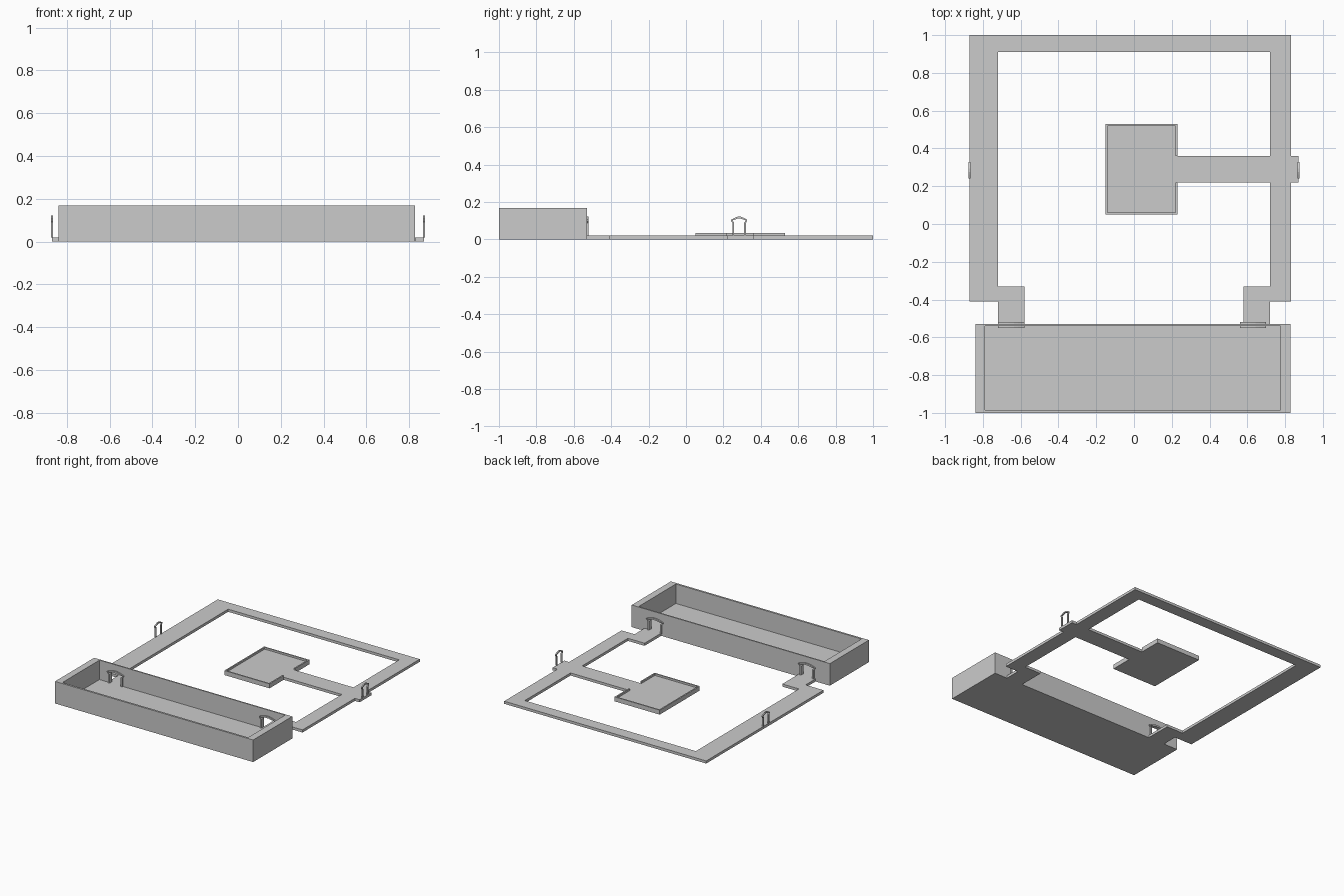
import bpy, bmesh
from mathutils import Vector

if "Cube" in bpy.data.objects:
    bpy.data.objects.remove(bpy.data.objects["Cube"])


def prism(name, profile, origin, u, v, depth):
    """Extrude a 2D outline lying in the plane of axes u, v by the vector depth."""
    bm = bmesh.new()
    o, u, v = Vector(origin), Vector(u), Vector(v)
    face = bm.faces.new([bm.verts.new(o + u * a + v * b) for a, b in profile])
    ext = bmesh.ops.extrude_face_region(bm, geom=[face], use_keep_orig=True)
    moved = [g for g in ext["geom"] if isinstance(g, bmesh.types.BMVert)]
    bmesh.ops.translate(bm, verts=moved, vec=depth)
    bmesh.ops.recalc_face_normals(bm, faces=bm.faces)
    mesh = bpy.data.meshes.new(name)
    bm.to_mesh(mesh)
    bm.free()
    obj = bpy.data.objects.new(name, mesh)
    bpy.context.collection.objects.link(obj)
    return obj


def box(name, x0, x1, y0, y1, z0, z1):
    return prism(name, [(x0, y0), (x1, y0), (x1, y1), (x0, y1)],
                 (0, 0, z0), X, Y, (0, 0, z1 - z0))


X, Y, Z = (1, 0, 0), (0, 1, 0), (0, 0, 1)
BASE = 0.02


def arch_half(w, t=0.0):
    """Right half of an arch line, foot to crown, inset by t."""
    s = w * 0.84 - t
    return [(s, 0), (s, 0.068), (w - t, 0.078), (w - t, 0.085 - t * 0.3),
            (w * 0.5, 0.096 - t), (w * 0.2, 0.101 - t)]


def arch_line(w, t=0.0):
    right = arch_half(w, t)
    return right + [(-a, b) for a, b in reversed(right)]


def arch(name, origin, u, w, t, depth):
    outline = arch_line(w) + arch_line(w, t)[::-1]
    return prism(name, outline, origin, u, Z, depth)


# walkway: frame, feet, side spur and inner platform in one slab
walk = [(-.72, -.53), (-.72, -.41), (-.87, -.41), (-.87, 1), (.83, 1),
        (.83, .36), (.87, .36), (.87, .22), (.83, .22), (.83, -.41),
        (.72, -.41), (.72, -.53), (.58, -.53), (.58, -.33), (.72, -.33),
        (.72, .22), (.23, .22), (.23, .05), (-.15, .05), (-.15, .53),
        (.23, .53), (.23, .36), (.72, .36), (.72, .91), (-.72, .91),
        (-.72, -.33), (-.58, -.33), (-.58, -.53)]
prism("walkway", walk, (0, 0, 0), X, Y, (0, 0, BASE))

# low rim round the platform, open towards the spur
rim = [(.23, .22), (.23, .05), (-.15, .05), (-.15, .53), (.23, .53), (.23, .36),
       (.22, .36), (.22, .52), (-.14, .52), (-.14, .06), (.22, .06), (.22, .22)]
prism("platform_rim", rim, (0, 0, BASE), X, Y, (0, 0, 0.014))

# hall: floor, three plain walls, back wall with two doorways
TOP = 0.168
box("hall_floor", -.84, .828, -1, -.53, 0, BASE)
box("hall_front_wall", -.84, .828, -1, -.985, BASE, TOP)
box("hall_left_wall", -.84, -.788, -.985, -.54, BASE, TOP)
box("hall_right_wall", .775, .828, -.985, -.54, BASE, TOP)

doors = (-.65, .63)
wall = [(-.84, TOP - BASE), (-.84, 0)]
for cx in doors:
    wall += [(cx + a, b) for a, b in reversed(arch_line(.07, .012))]
wall += [(.828, 0), (.828, TOP - BASE)]
prism("hall_back_wall", wall, (0, -.54, BASE), X, Z, (0, .01, 0))

# door frames through the back wall
for side, cx in zip(("left", "right"), doors):
    arch(f"{side}_hall_door_frame", (cx, -.55, BASE), X, .07, .012, (0, .03, 0))

# free-standing door frames on the outer edges
for side, x in (("left", -.875), ("right", .865)):
    arch(f"{side}_outer_door_frame", (x, .284, BASE), Y, .043, .01, (.01, 0, 0))
